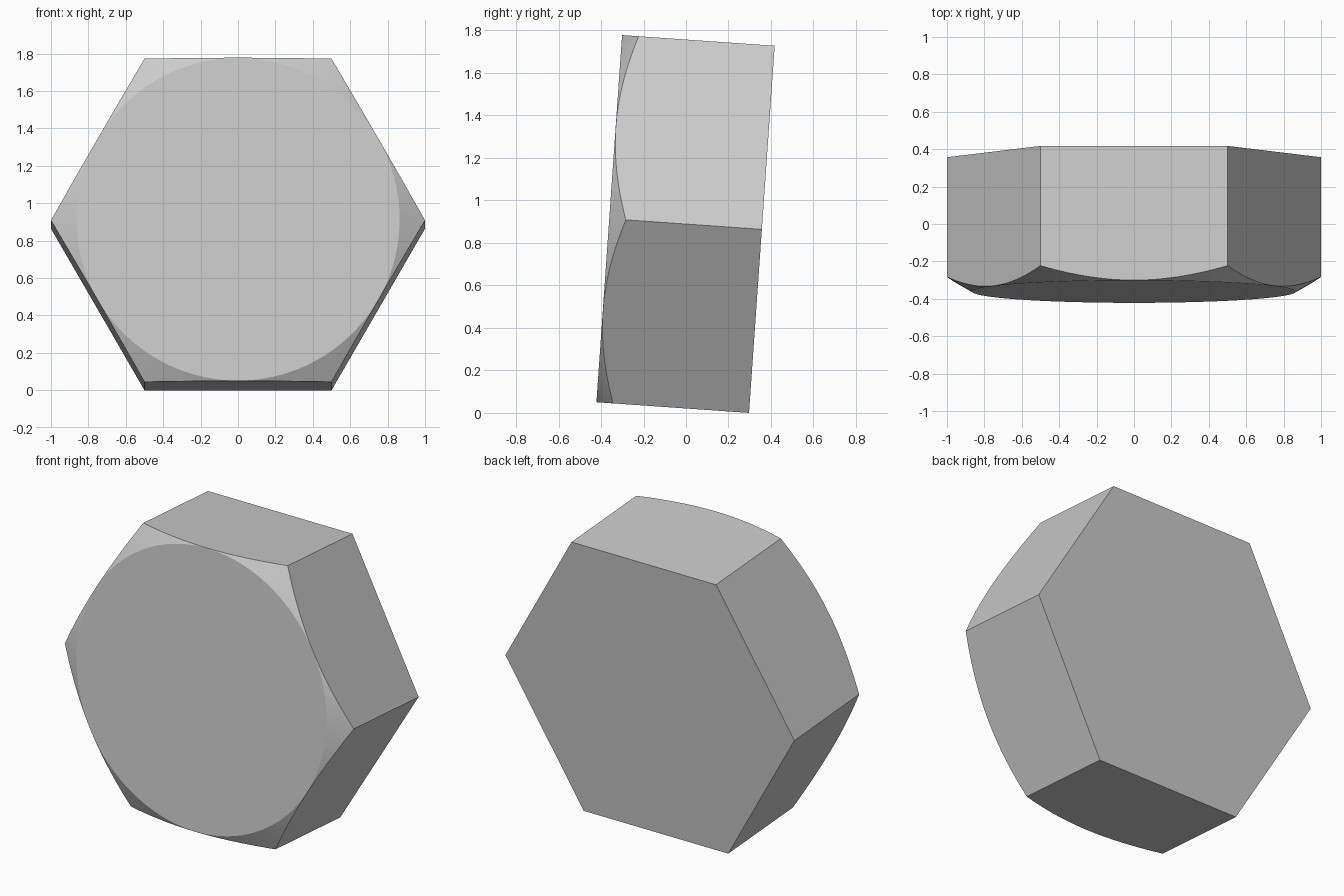
import bpy, bmesh, math
from mathutils import Vector

cube = bpy.data.objects.get("Cube")
if cube:
    bpy.data.objects.remove(cube, do_unlink=True)

SIDES, STEPS = 6, 24             # hexagon sides, chamfer segments per side
THICK, TILT = 0.72, math.radians(-4)
FLAT_R = 0.8645                  # radius of the round front face
SLOPE = math.tan(math.radians(30))
APOTHEM = math.cos(math.pi / SIDES)

steel = bpy.data.materials.new("light grey steel")
steel.use_nodes = True
grey = (0.6, 0.6, 0.6, 1)
steel.diffuse_color = grey
steel.node_tree.nodes["Principled BSDF"].inputs["Base Color"].default_value = grey


def polar(r, angle, y):
    return Vector((r * math.cos(angle), y, r * math.sin(angle)))


# Hexagonal head, its back on the local y = 0 plane
bm = bmesh.new()
circle, rim, back = [], [], []
total = SIDES * STEPS
for i in range(total):
    a = math.tau * i / total
    local = math.tau * (i % STEPS) / total - math.pi / SIDES
    r = APOTHEM / math.cos(local)
    circle.append(bm.verts.new(polar(FLAT_R, a, -THICK)))
    rim.append(bm.verts.new(polar(r, a, -THICK + (r - FLAT_R) * SLOPE)))
    if i % STEPS == 0:
        back.append(bm.verts.new(polar(r, a, 0)))

# Front disc and back hexagon
bm.faces.new(circle)
bm.faces.new(back)

# Conical chamfer
for i in range(total):
    j = (i + 1) % total
    bm.faces.new((circle[i], circle[j], rim[j], rim[i]))

# Flat sides with curved front edges
for s in range(SIDES):
    arc = [rim[(s * STEPS + k) % total] for k in range(STEPS + 1)]
    bm.faces.new(arc + [back[(s + 1) % SIDES], back[s]])

bmesh.ops.recalc_face_normals(bm, faces=bm.faces[:])
mesh = bpy.data.meshes.new("hex_head")
bm.to_mesh(mesh)
bm.free()
mesh.materials.append(steel)

# Lean the head slightly back and rest it on the ground
head = bpy.data.objects.new("hex_head", mesh)
bpy.context.collection.objects.link(head)
head.rotation_euler.x = TILT
head.location = (0, 0.357, APOTHEM * math.cos(TILT))

bpy.ops.object.select_all(action='DESELECT')
head.select_set(True)
bpy.context.view_layer.objects.active = head
bpy.ops.object.shade_smooth_by_angle(angle=math.radians(20))
